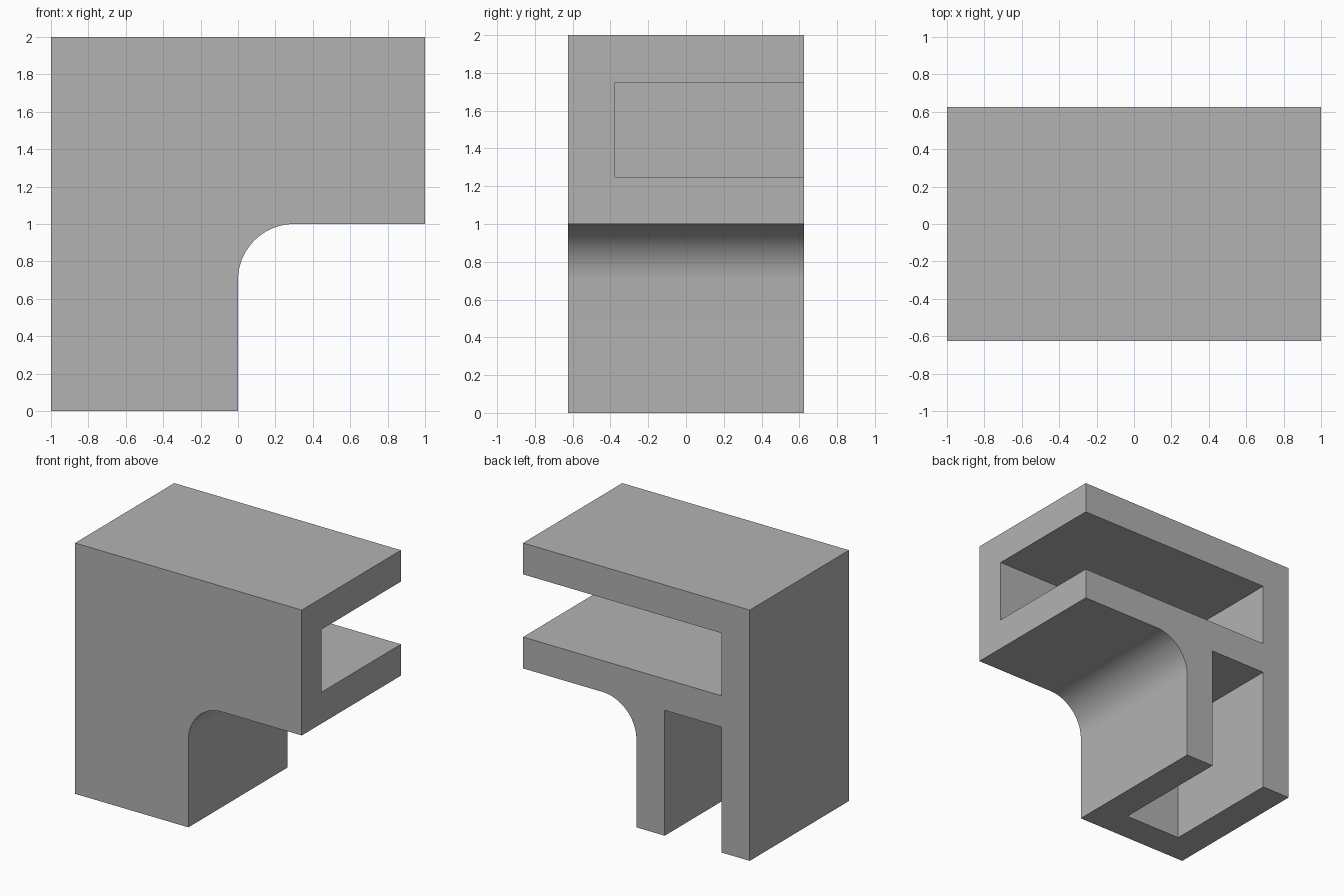
import bpy
import bmesh
import math
from mathutils import Vector

default = bpy.data.objects.get("Cube")
if default:
    bpy.data.objects.remove(default, do_unlink=True)

HALF_DEPTH = 0.625
WALL = 0.25
FILLET = 0.3
STEPS = 24

# Single matte grey
grey = bpy.data.materials.new("plain_grey")
grey.use_nodes = True
colour = (0.448, 0.448, 0.448, 1)
grey.diffuse_color = colour
grey.node_tree.nodes["Principled BSDF"].inputs["Base Color"].default_value = colour


def prism(name, outline, y0, y1):
    """Extrude an outline in the xz plane from y0 to y1."""
    bm = bmesh.new()
    face = bm.faces.new([bm.verts.new((x, y0, z)) for x, z in outline])
    grown = bmesh.ops.extrude_face_region(bm, geom=[face])["geom"]
    verts = [v for v in grown if isinstance(v, bmesh.types.BMVert)]
    bmesh.ops.translate(bm, verts=verts, vec=Vector((0, y1 - y0, 0)))
    bmesh.ops.recalc_face_normals(bm, faces=bm.faces)
    mesh = bpy.data.meshes.new(name)
    bm.to_mesh(mesh)
    bm.free()
    mesh.materials.append(grey)
    obj = bpy.data.objects.new(name, mesh)
    bpy.context.collection.objects.link(obj)
    return obj


def rectangle(x0, x1, z0, z1):
    return [(x0, z0), (x1, z0), (x1, z1), (x0, z1)]


# L-shaped body with a rounded inner corner
arc = []
for i in range(STEPS + 1):
    a = math.pi - i / STEPS * math.pi / 2
    arc.append((FILLET + FILLET * math.cos(a), 1 - FILLET + FILLET * math.sin(a)))
body = prism("bracket_body", [(-1, 0), (0, 0)] + arc + [(1, 1), (1, 2), (-1, 2)],
             -HALF_DEPTH, HALF_DEPTH)

# Arm pocket opens to the side and back, leg pocket to the bottom and back
pockets = {
    "arm_pocket_cutter": rectangle(-1 + WALL, 1.2, 1 + WALL, 2 - WALL),
    "leg_pocket_cutter": rectangle(-1 + WALL, -WALL, -0.2, 1),
}
bpy.ops.object.select_all(action='DESELECT')
body.select_set(True)
bpy.context.view_layer.objects.active = body
for name, outline in pockets.items():
    cutter = prism(name, outline, -HALF_DEPTH + WALL, HALF_DEPTH + 0.2)
    cutter.hide_render = True
    cut = body.modifiers.new(name, 'BOOLEAN')
    cut.operation = 'DIFFERENCE'
    cut.solver = 'EXACT'
    cut.object = cutter
    bpy.ops.object.modifier_apply(modifier=cut.name)
    bpy.data.objects.remove(cutter, do_unlink=True)

bpy.ops.object.shade_smooth_by_angle(angle=math.radians(30))
